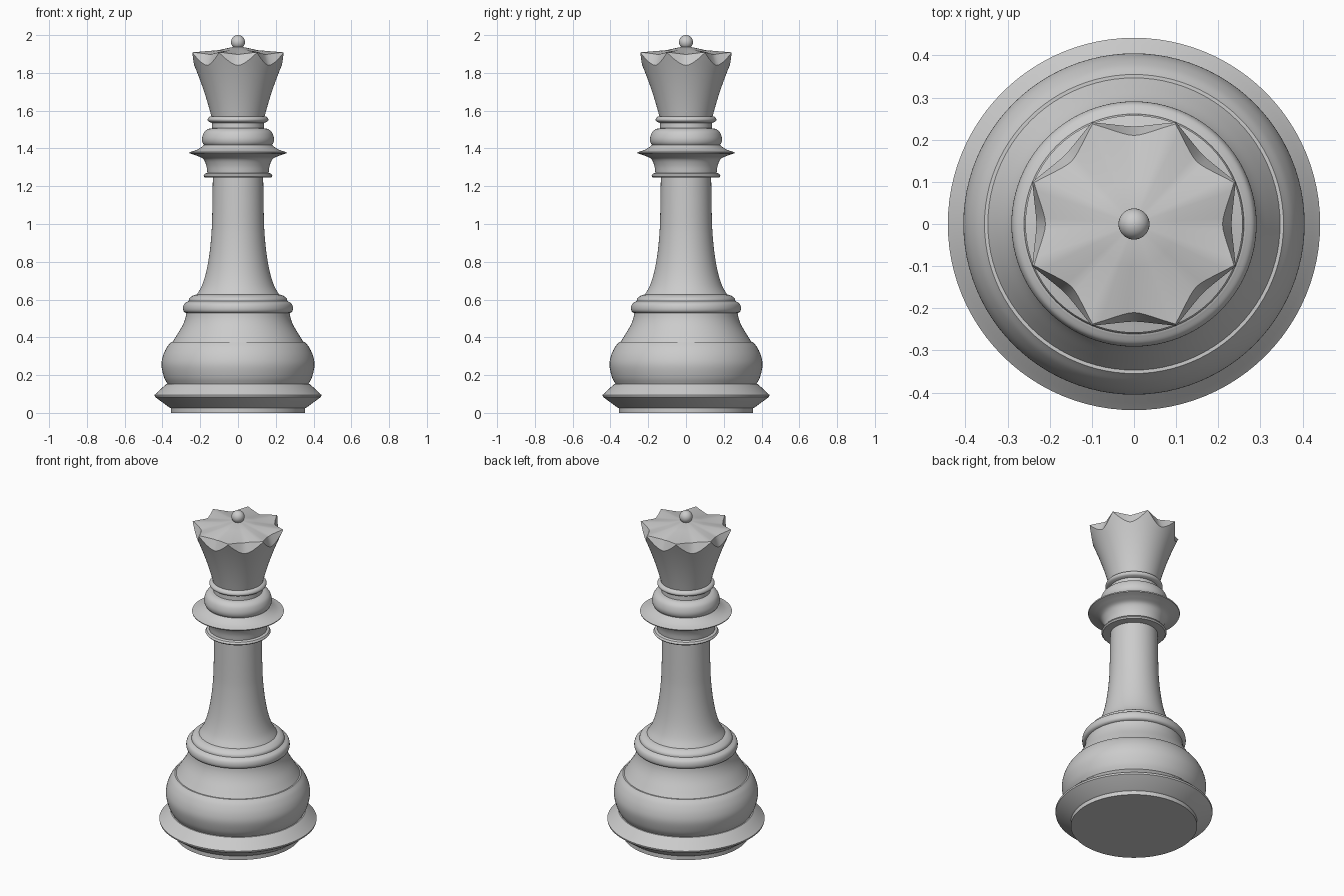
import bpy, bmesh
from math import sin, cos, pi, radians
from mathutils import Vector

if "Cube" in bpy.data.objects:
    bpy.data.objects.remove(bpy.data.objects["Cube"])

SEG = 96


def finish(name, bm):
    bmesh.ops.recalc_face_normals(bm, faces=bm.faces)
    mesh = bpy.data.meshes.new(name)
    bm.to_mesh(mesh)
    bm.free()
    ob = bpy.data.objects.new(name, mesh)
    bpy.context.collection.objects.link(ob)
    bpy.ops.object.select_all(action='DESELECT')
    ob.select_set(True)
    bpy.context.view_layer.objects.active = ob
    bpy.ops.object.shade_smooth_by_angle(angle=radians(32))
    return ob


def bridge(bm, a, b):
    for i in range(len(a)):
        j = (i + 1) % len(a)
        bm.faces.new((a[i], a[j], b[j], b[i]))


def curve(pts, steps=5):
    """Smooth Catmull-Rom curve through the profile points."""
    p = [Vector(q) for q in pts]
    p = [2 * p[0] - p[1]] + p + [2 * p[-1] - p[-2]]
    out = []
    for a, b, c, d in zip(p, p[1:], p[2:], p[3:]):
        for k in range(steps):
            t = k / steps
            out.append(0.5 * (2 * b + (c - a) * t + (2 * a - 5 * b + 4 * c - d) * t * t
                              + (3 * b - a - 3 * c + d) * t ** 3))
    return out + [p[-2]]


def lathe(name, profile):
    """Revolve (radius, z) points around z and cap both ends."""
    bm = bmesh.new()
    rings = [[bm.verts.new((r * cos(2 * pi * i / SEG), r * sin(2 * pi * i / SEG), z))
              for i in range(SEG)] for r, z in profile]
    for a, b in zip(rings, rings[1:]):
        bridge(bm, a, b)
    bm.faces.new(rings[0])
    bm.faces.new(rings[-1])
    return finish(name, bm)


# Foot and bulging base
lathe("foot", [(.355, 0), (.355, .025), (.365, .03), (.44, .085), (.442, .095),
               (.425, .11), (.405, .13), (.38, .152), (.3, .155)])
lathe("base_bulge", curve([(.372, .15), (.392, .19), (.405, .25), (.398, .3),
                           (.378, .345), (.355, .375)]))
lathe("base_shoulder", curve([(.35, .37), (.325, .41), (.295, .46), (.279, .5), (.272, .54)]))
lathe("shoulder_ring", curve([(.262, .525), (.285, .535), (.291, .555), (.284, .578), (.262, .592)]))
lathe("stem_foot", curve([(.262, .585), (.258, .605), (.24, .62), (.222, .626)]))

# Stem
lathe("stem", curve([(.222, .62), (.193, .67), (.17, .74), (.153, .83), (.142, .93),
                     (.137, 1.03), (.133, 1.26)]))

# Collars
lathe("lower_collar", [(.13, 1.245), (.176, 1.247), (.183, 1.255), (.176, 1.266), (.16, 1.272)])
lathe("flared_collar", curve([(.162, 1.27), (.168, 1.31), (.185, 1.345), (.22, 1.362), (.256, 1.374)])
      + curve([(.258, 1.38), (.225, 1.39), (.2, 1.403), (.18, 1.418)]))
lathe("neck_bulb", curve([(.172, 1.41), (.187, 1.43), (.19, 1.455), (.18, 1.485),
                          (.16, 1.502), (.138, 1.507)]))
lathe("neck", [(.138, 1.5), (.136, 1.55)])
lathe("crown_ring", curve([(.138, 1.535), (.155, 1.542), (.161, 1.553), (.153, 1.566), (.135, 1.572)], 4))

# Crown: flaring cup with eight scallops between the tips
bm = bmesh.new()
LEVELS = 8
rows = [[] for _ in range(LEVELS + 3)]
for i in range(SEG):
    a = pi / 8 + 2 * pi * i / SEG
    t = abs((i % 12) / 6 - 1)
    rim = 1.84 + .067 * t ** 1.7
    for k in range(LEVELS + 1):
        z = 1.565 + (rim - 1.565) * k / LEVELS
        s = (z - 1.565) / .342
        r = .14 + .085 * s + .036 * s * s
        rows[k].append(bm.verts.new((r * cos(a), r * sin(a), z)))
    for k, (r, z) in enumerate([(.21 + .047 * t ** 1.7, 1.897 + .012 * t), (.1, 1.921)]):
        rows[LEVELS + 1 + k].append(bm.verts.new((r * cos(a), r * sin(a), z)))
for a, b in zip(rows, rows[1:]):
    bridge(bm, a, b)
bm.faces.new(rows[0])
apex = bm.verts.new((0, 0, 1.943))
for i in range(SEG):
    bm.faces.new((rows[-1][i], rows[-1][(i + 1) % SEG], apex))
finish("crown", bm)

# Finial ball
bm = bmesh.new()
bmesh.ops.create_uvsphere(bm, u_segments=32, v_segments=16, radius=.037)
bmesh.ops.translate(bm, verts=bm.verts, vec=(0, 0, 1.963))
finish("finial_ball", bm)
